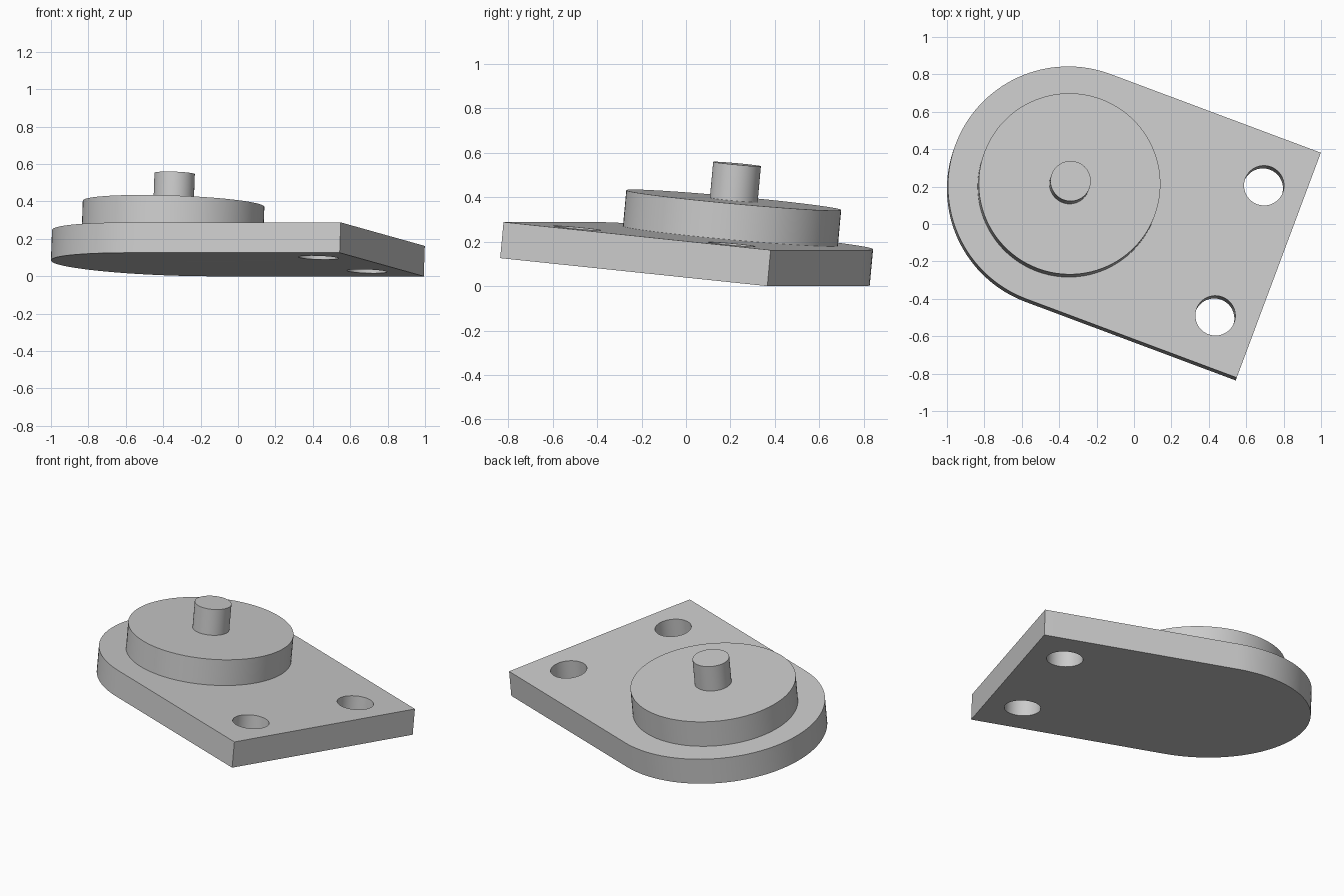
import bpy, bmesh, math
from mathutils import Matrix, Vector

if "Cube" in bpy.data.objects:
    bpy.data.objects.remove(bpy.data.objects["Cube"])

# Proportions
R = 0.645          # rounded end radius, half the plate width
LENGTH = 1.20      # rounded end centre to straight end
STEP = 0.163       # height of each layer
BOSS_R, PIN_R, HOLE_R = 0.486, 0.108, 0.107
HOLE_X, HOLE_Y = 0.977, 0.373

# The whole bracket is turned and slightly tilted; local origin is the
# centre of the rounded end on the plate's top face.
TILT = math.radians(-5.6)
POSE = (Matrix.Rotation(math.radians(-20.5), 4, 'Z')
        @ Matrix.Rotation(TILT, 4, 'X'))
lift = STEP * math.cos(TILT) - R * math.sin(TILT)
POSE = Matrix.Translation((-0.35, 0.2, lift)) @ POSE

grey = bpy.data.materials.new("plain grey")
grey.use_nodes = True
colour = (0.6, 0.6, 0.6, 1)
grey.diffuse_color = colour
grey.node_tree.nodes["Principled BSDF"].inputs["Base Color"].default_value = colour


def arc(cx, cy, r, start, end, n):
    """Points along an arc, angles in degrees."""
    steps = [math.radians(start + (end - start) * i / n) for i in range(n + 1)]
    return [(cx + r * math.cos(a), cy + r * math.sin(a)) for a in steps]


def extrude_outline(name, outlines, z0, z1):
    """Fill closed outlines (inner ones become holes) and extrude upward."""
    curve = bpy.data.curves.new(name, 'CURVE')
    curve.dimensions = '2D'
    curve.fill_mode = 'BOTH'
    curve.extrude = (z1 - z0) / 2
    for points in outlines:
        spline = curve.splines.new('POLY')
        spline.points.add(len(points) - 1)
        for p, (x, y) in zip(spline.points, points):
            p.co = (x, y, 0, 1)
        spline.use_cyclic_u = True
    obj = bpy.data.objects.new(name, curve)
    bpy.context.collection.objects.link(obj)
    bpy.ops.object.select_all(action='DESELECT')
    obj.select_set(True)
    bpy.context.view_layer.objects.active = obj
    bpy.ops.object.convert(target='MESH')
    obj = bpy.context.object
    obj.name = name
    # Weld the caps to the walls and place the part
    bm = bmesh.new()
    bm.from_mesh(obj.data)
    bmesh.ops.remove_doubles(bm, verts=bm.verts, dist=0.0001)
    bmesh.ops.translate(bm, verts=bm.verts, vec=Vector((0, 0, (z0 + z1) / 2)))
    bmesh.ops.recalc_face_normals(bm, faces=bm.faces)
    bm.to_mesh(obj.data)
    bm.free()
    obj.matrix_world = POSE
    obj.data.materials.clear()
    obj.data.materials.append(grey)
    bpy.ops.object.shade_smooth_by_angle(angle=math.radians(30))
    return obj


def circle(cx, cy, r, n):
    return arc(cx, cy, r, 0, 360, n)[:-1]


# Base plate: rounded at one end, square at the other, two through holes
plate = arc(0, 0, R, 90, 270, 64) + [(LENGTH, -R), (LENGTH, R)]
holes = [circle(HOLE_X, side * HOLE_Y, HOLE_R, 48) for side in (-1, 1)]
extrude_outline("base_plate", [plate] + holes, -STEP, 0)

# Round boss and the pin standing on it
extrude_outline("round_boss", [circle(0, 0, BOSS_R, 96)], 0, STEP)
extrude_outline("centre_pin", [circle(0, 0, PIN_R, 48)], STEP, 2 * STEP)
